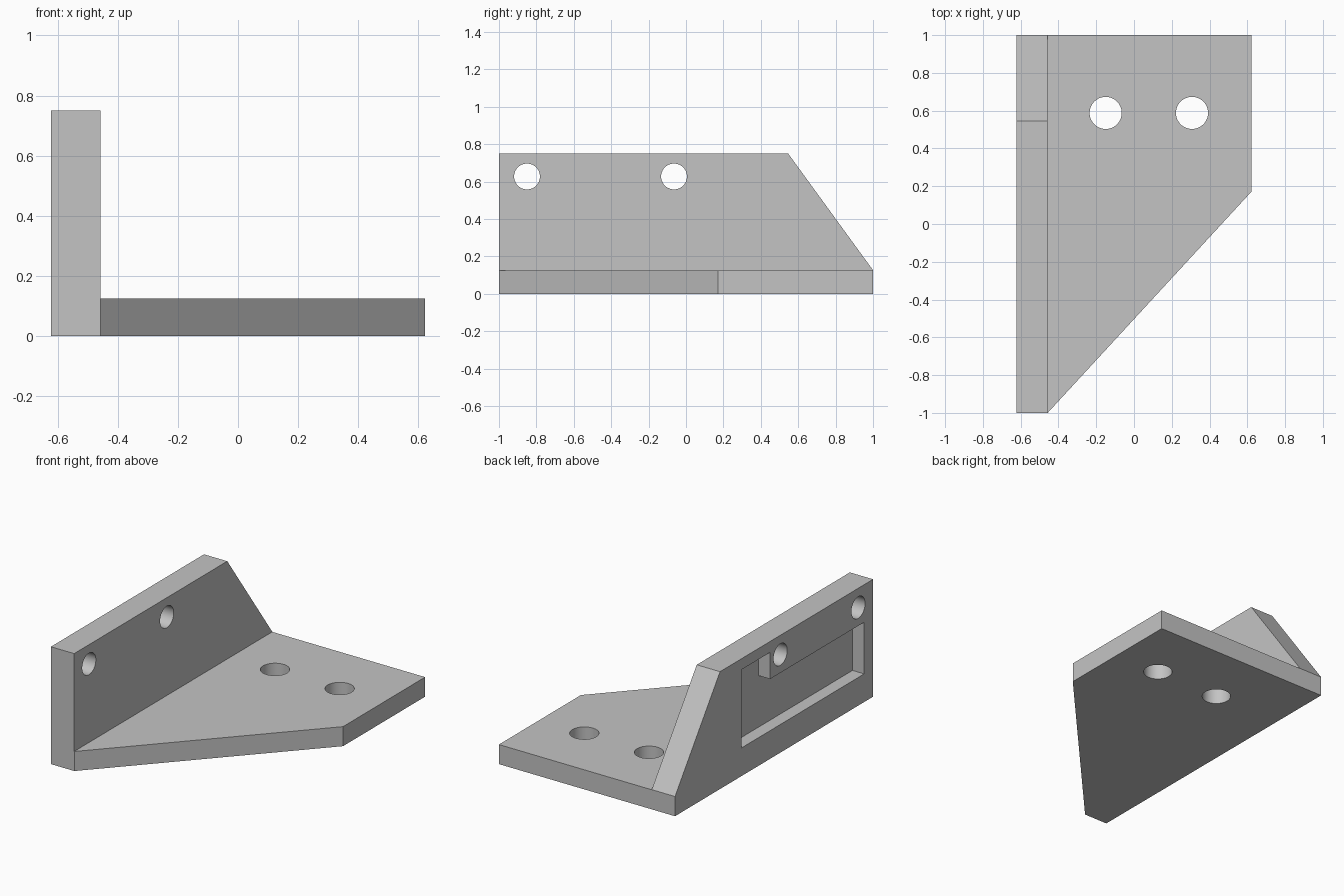
import bpy, bmesh, math
from mathutils import Vector

cube = bpy.data.objects.get("Cube")
if cube:
    bpy.data.objects.remove(cube, do_unlink=True)

HALF = 0.6225      # half width across x
INNER = -0.458     # inner face of the upright wall
FLOOR = 0.125      # plate thickness
TOP = 0.75         # wall height

grey = bpy.data.materials.new("plain grey")
grey.use_nodes = True
grey.diffuse_color = (0.55, 0.55, 0.55, 1)
grey.node_tree.nodes["Principled BSDF"].inputs["Base Color"].default_value = grey.diffuse_color


def prism(name, profile, axis, start, end):
    """Extrude a 2D profile along an axis; profile holds the other two axes in order."""
    def place(p, d):
        c = list(p)
        c.insert("xyz".index(axis), d)
        return Vector(c)
    bm = bmesh.new()
    face = bm.faces.new([bm.verts.new(place(p, start)) for p in profile])
    new = bmesh.ops.extrude_face_region(bm, geom=[face])["geom"]
    shift = place((0, 0), end - start)
    bmesh.ops.translate(bm, vec=shift, verts=[v for v in new if isinstance(v, bmesh.types.BMVert)])
    bmesh.ops.recalc_face_normals(bm, faces=bm.faces)
    mesh = bpy.data.meshes.new(name)
    bm.to_mesh(mesh)
    bm.free()
    obj = bpy.data.objects.new(name, mesh)
    bpy.context.collection.objects.link(obj)
    mesh.materials.append(grey)
    return obj


def circle(cx, cy, r, sides=48):
    return [(cx + r * math.cos(2 * math.pi * i / sides),
             cy + r * math.sin(2 * math.pi * i / sides)) for i in range(sides)]


# L-shaped bracket: upright wall and base plate
bracket = prism("angle_bracket", [(-HALF, 0), (HALF, 0), (HALF, FLOOR),
                                  (INNER, FLOOR), (INNER, TOP), (-HALF, TOP)], "y", -1, 1)

# Diagonal front edge of the plate
slope = (0.173 + 1) / (HALF - INNER)
edge = lambda x: -1 + slope * (x - INNER - 0.001)
cutters = [prism("plate_corner_cutter", [(-0.55, edge(-0.55)), (0.8, edge(-0.55)), (0.8, edge(0.8))],
                 "z", -0.2, 0.4)]

# Sloping back end of the wall
run = (1 - 0.545) / (TOP - FLOOR)
back = lambda z: 1 - run * (z - FLOOR - 0.001)
cutters.append(prism("wall_slope_cutter", [(back(0), 0), (back(0.9), 0.9), (back(0), 0.9)],
                     "x", -0.8, -0.3))

# Stepped pocket in the outer face of the wall
cutters.append(prism("pocket_cutter", [(-0.91, 0.18), (0.33, 0.18), (0.33, 0.68),
                                       (0.04, 0.68), (0.04, 0.51), (-0.91, 0.51)],
                     "x", -0.8, -0.54))

# Bolt holes through the wall and the plate
for y in (-0.85, -0.064):
    cutters.append(prism("wall_hole_cutter", circle(y, 0.627, 0.069), "x", -0.8, -0.3))
for x in (-0.15, 0.307):
    cutters.append(prism("plate_hole_cutter", circle(x, 0.588, 0.085), "z", -0.2, 0.4))

for cutter in cutters:
    mod = bracket.modifiers.new(cutter.name, "BOOLEAN")
    mod.operation = "DIFFERENCE"
    mod.solver = "EXACT"
    mod.object = cutter

# Apply the cuts, then drop the cutters
bpy.context.view_layer.objects.active = bracket
bracket.select_set(True)
for name in [m.name for m in bracket.modifiers]:
    bpy.ops.object.modifier_apply(modifier=name)
for cutter in cutters:
    bpy.data.objects.remove(cutter, do_unlink=True)

bpy.ops.object.shade_smooth_by_angle(angle=math.radians(30))
